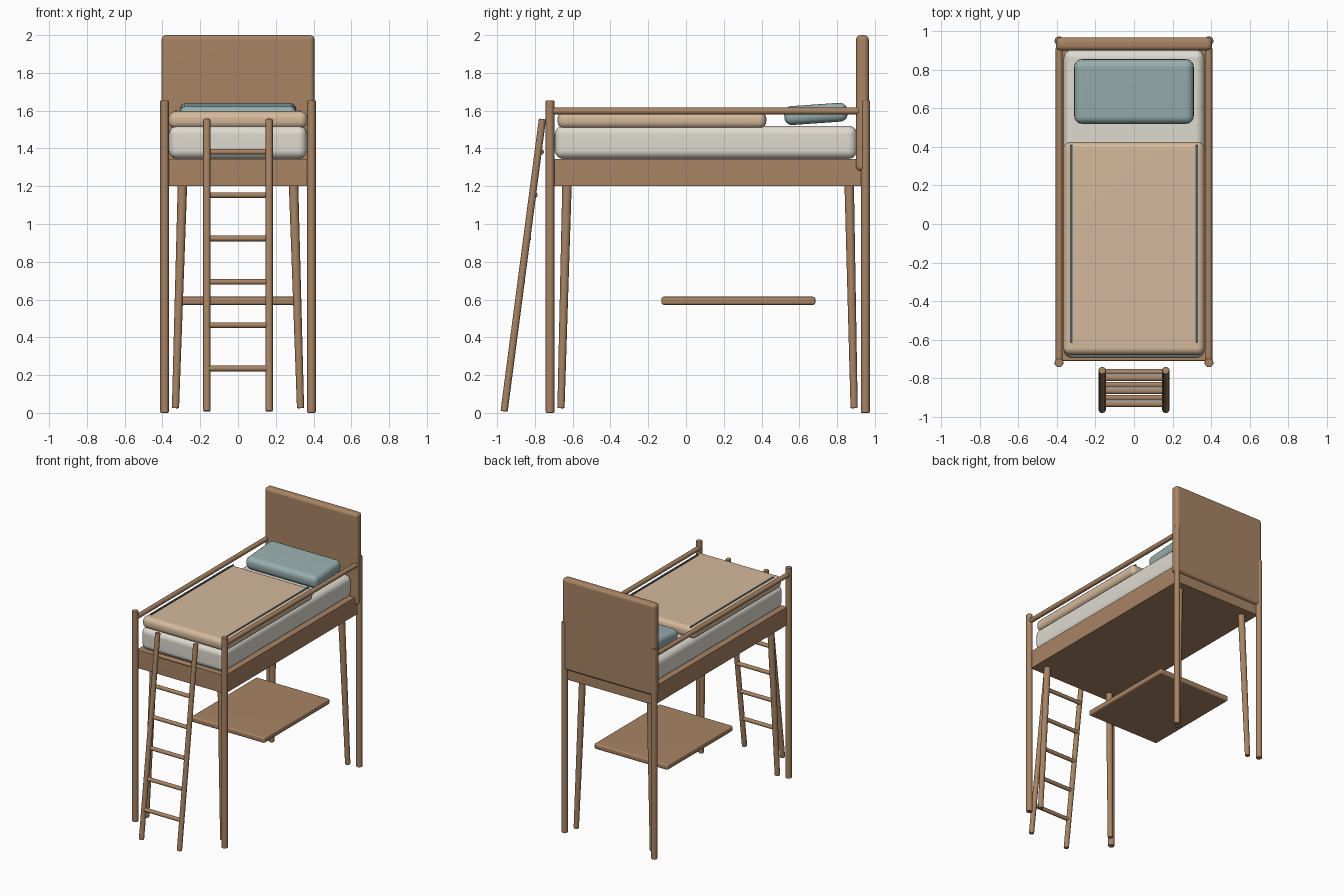
import bpy
import bmesh
from mathutils import Vector, Matrix
from math import radians

cube = bpy.data.objects.get("Cube")
if cube:
    bpy.data.objects.remove(cube, do_unlink=True)


def linear(v):
    v /= 255
    return v / 12.92 if v < 0.04 else ((v + 0.055) / 1.055) ** 2.4


def material(name, *rgb):
    m = bpy.data.materials.new(name)
    m.use_nodes = True
    col = [linear(c) for c in rgb] + [1]
    m.diffuse_color = col
    m.node_tree.nodes["Principled BSDF"].inputs["Base Color"].default_value = col
    return m


wood = material("wood", 168, 132, 100)
tan = material("tan blanket", 213, 185, 156)
cream = material("cream mattress", 222, 218, 208)
blue = material("dusty blue", 152, 174, 174)
slate = material("dark slate", 74, 90, 96)


def finish(name, bm, mat):
    bmesh.ops.recalc_face_normals(bm, faces=bm.faces)
    mesh = bpy.data.meshes.new(name)
    bm.to_mesh(mesh)
    bm.free()
    mesh.materials.append(mat)
    ob = bpy.data.objects.new(name, mesh)
    bpy.context.collection.objects.link(ob)
    bpy.ops.object.select_all(action='DESELECT')
    ob.select_set(True)
    bpy.context.view_layer.objects.active = ob
    bpy.ops.object.shade_smooth_by_angle(angle=radians(35))
    ob.modifiers.new("Even normals", 'WEIGHTED_NORMAL').keep_sharp = True
    return ob


def box(name, low, high, mat, bevel=0.0, segments=4):
    """Rounded box between two corners, with its origin at its centre."""
    low, high = Vector(low), Vector(high)
    bm = bmesh.new()
    bmesh.ops.create_cube(bm, size=1)
    bmesh.ops.scale(bm, vec=high - low, verts=bm.verts)
    if bevel:
        bmesh.ops.bevel(bm, geom=bm.edges[:], offset=bevel, segments=segments,
                        profile=0.5, affect='EDGES')
    ob = finish(name, bm, mat)
    ob.location = (low + high) / 2
    return ob


def rod(name, start, end, r1, r2=None, round_end=0.005):
    """Round bar from start to end, tapering from r1 to r2."""
    start, end = Vector(start), Vector(end)
    axis = end - start
    bm = bmesh.new()
    bmesh.ops.create_cone(bm, cap_ends=True, segments=20, radius1=r1,
                          radius2=r2 or r1, depth=axis.length)
    rims = [e for e in bm.edges if abs(e.verts[0].co.z - e.verts[1].co.z) < 1e-4]
    bmesh.ops.bevel(bm, geom=rims, offset=round_end, segments=2,
                    profile=0.5, affect='EDGES')
    turn = Vector((0, 0, 1)).rotation_difference(axis).to_matrix().to_4x4()
    bm.transform(Matrix.Translation((start + end) / 2) @ turn)
    return finish(name, bm, wood)


# Bed base, headboard and desk shelf
box("bed_frame", (-0.385, -0.71, 1.20), (0.385, 0.945, 1.345), wood, 0.005, 2)
box("headboard", (-0.405, 0.90, 1.28), (0.405, 0.968, 2.0), wood, 0.025)
box("desk_shelf", (-0.32, -0.13, 0.572), (0.32, 0.685, 0.615), wood, 0.012, 3)

# Bedding
box("mattress", (-0.365, -0.695, 1.345), (0.365, 0.905, 1.52), cream, 0.045, 5)
box("blanket", (-0.367, -0.68, 1.505), (0.367, 0.425, 1.597), tan, 0.038, 5)
pillow = box("pillow", (-0.31, 0.52, 1.533), (0.31, 0.855, 1.633), blue, 0.04, 5)
pillow.rotation_euler.x = radians(4)

# Parts repeated on both sides
for side, s in (("left", 1), ("right", -1)):
    x = s * 0.326
    box(side + "_blanket_stripe", (x - 0.006, -0.617, 1.592),
        (x + 0.006, 0.41, 1.601), slate)
    rod(side + "_guard_rail", (s * 0.388, -0.715, 1.598),
        (s * 0.388, 0.915, 1.598), 0.018)
    rod(side + "_ladder_rail", (s * 0.165, -0.963, 0.008),
        (s * 0.165, -0.76, 1.556), 0.019)
    for end, post_y, foot_y, top_y in (("front", -0.72, -0.662, -0.63),
                                       ("back", 0.95, 0.89, 0.864)):
        rod(f"{end}_{side}_post", (s * 0.389, post_y, 0.0),
            (s * 0.389, post_y, 1.655), 0.023)
        rod(f"{end}_{side}_inner_leg", (s * 0.331, foot_y, 0.025),
            (s * 0.294, top_y, 1.21), 0.019, 0.025)

# Ladder rungs
for i in range(6):
    t = i / 5
    y, z = -0.935 + 0.168 * t, 0.235 + 1.147 * t
    rod(f"ladder_rung_{i + 1}", (-0.165, y, z), (0.165, y, z), 0.015, round_end=0.003)
